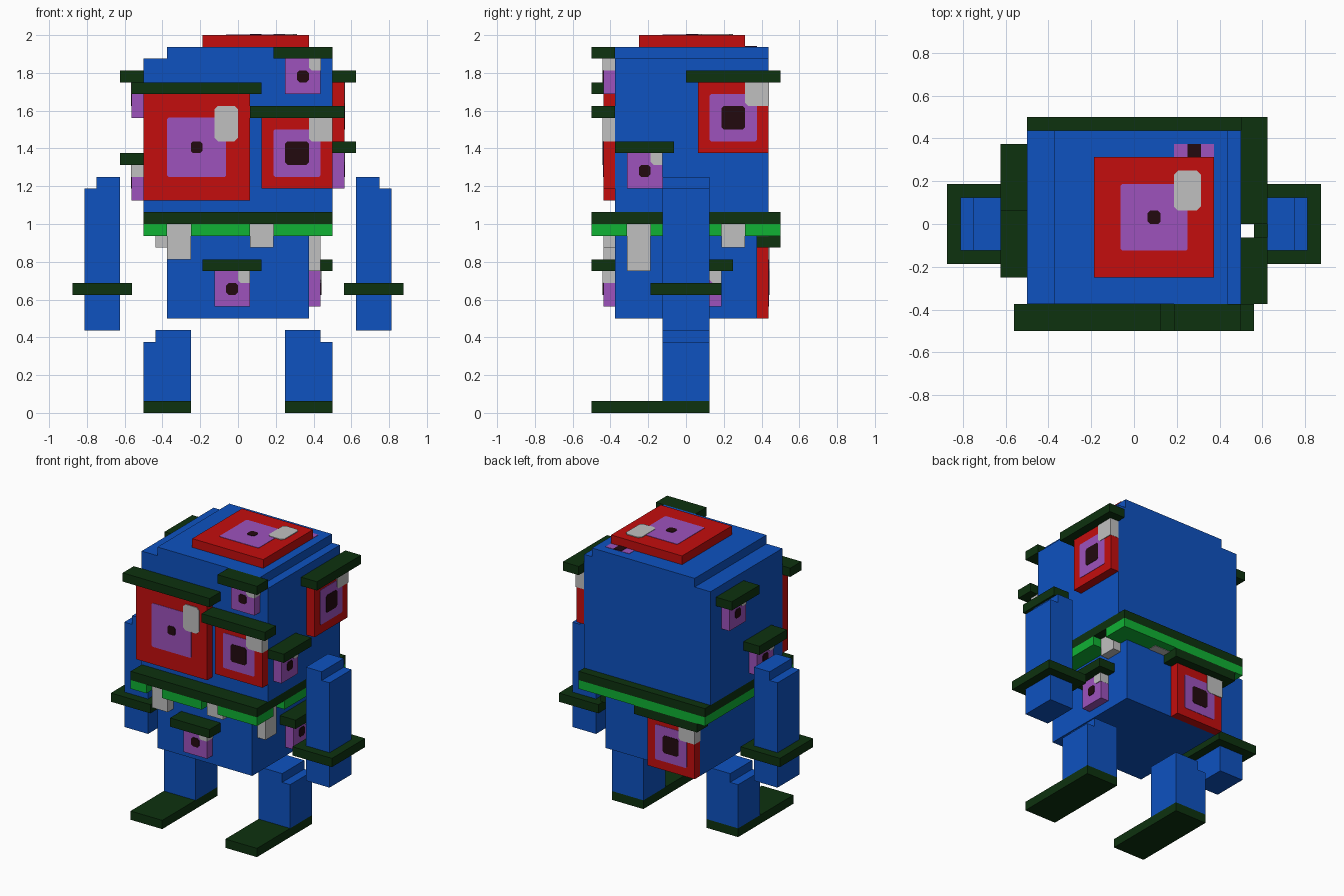
import bpy, bmesh
from mathutils import Matrix, Vector

U = 1 / 16   # one block unit
EPS = 0.04   # thickness of painted plates, in block units

if "Cube" in bpy.data.objects:
    bpy.data.objects.remove(bpy.data.objects["Cube"], do_unlink=True)


def material(name, rgb):
    lin = [(c / 255 / 12.92) if c / 255 <= 0.04045 else ((c / 255 + 0.055) / 1.055) ** 2.4
           for c in rgb]
    m = bpy.data.materials.new(name)
    m.use_nodes = True
    m.diffuse_color = (*lin, 1)
    m.node_tree.nodes["Principled BSDF"].inputs["Base Color"].default_value = (*lin, 1)
    return m


BLUE = material("blue", (14, 82, 192))
DARK = material("dark_green", (13, 50, 15))
GREEN = material("bright_green", (16, 178, 52))
RED = material("red", (196, 13, 13))
PURPLE = material("purple", (157, 82, 188))
GREY = material("light_grey", (192, 192, 192))
BLACK = material("near_black", (34, 10, 15))

# Axes of each side: viewer's right, viewer's up, outward
SIDES = {
    "front": ((1, 0, 0), (0, 0, 1), (0, -1, 0)),
    "left": ((0, 1, 0), (0, 0, 1), (1, 0, 0)),
    "right": ((0, -1, 0), (0, 0, 1), (-1, 0, 0)),
    "back": ((-1, 0, 0), (0, 0, 1), (0, 1, 0)),
    "top": ((1, 0, 0), (0, 1, 0), (0, 0, 1)),
}


def prism(name, outline, lo, hi, mat, side="top"):
    """Extrude a (u, v) outline from depth lo to hi on the given side."""
    frame = Matrix(SIDES[side]).transposed()
    bm = bmesh.new()
    base = bm.faces.new([bm.verts.new((u, v, lo)) for u, v in outline])
    ext = bmesh.ops.extrude_face_region(bm, geom=[base], use_keep_orig=True)
    top = [g for g in ext["geom"] if isinstance(g, bmesh.types.BMVert)]
    bmesh.ops.translate(bm, verts=top, vec=Vector((0, 0, hi - lo)))
    for v in bm.verts:
        v.co = frame @ v.co * U
    bmesh.ops.recalc_face_normals(bm, faces=bm.faces)
    mesh = bpy.data.meshes.new(name)
    bm.to_mesh(mesh)
    bm.free()
    mesh.materials.append(mat)
    ob = bpy.data.objects.new(name, mesh)
    bpy.context.collection.objects.link(ob)
    return ob


def rect(u0, u1, v0, v1, cut=0):
    if not cut:
        return [(u0, v0), (u1, v0), (u1, v1), (u0, v1)]
    return [(u0 + cut, v0), (u1 - cut, v0), (u1, v0 + cut), (u1, v1 - cut),
            (u1 - cut, v1), (u0 + cut, v1), (u0, v1 - cut), (u0, v0 + cut)]


def box(name, x, y, z, mat):
    return prism(name, rect(*x, *y), *z, mat)


def eye(name, side, u, v, d, size, brow=True):
    """Square eye, lower-left corner (u, v) on a surface at depth d."""
    face = d + 1
    prism(name, rect(u, u + size, v, v + size), d, face, PURPLE if size == 3 else RED, side)
    inset = {9: 3, 6: 2, 3: 1}[size] - 1
    if inset:
        prism(name + "_iris", rect(u + inset, u + size - inset, v + inset, v + size - inset, 0.12),
              face, face + EPS, PURPLE, side)
    r = 1 if size == 6 else 0.5
    c = size / 2
    prism(name + "_pupil", rect(u + c - r, u + c + r, v + c - r, v + c + r, 0.2),
          face, face + 2 * EPS, BLACK, side)
    if size == 9:
        prism(name + "_glint", rect(u + 6, u + 8, v + 5, v + 8, 0.3),
              face, face + 2 * EPS, GREY, side)
    else:
        # Corner glint wraps over the outer edge of the eye
        g = size / 3
        a, b, e = u + size - g, v + size - g, EPS / 2
        prism(name + "_glint",
              [(a + .25, b), (u + size + e, b), (u + size + e, v + size), (a, v + size), (a, b + .25)],
              d, face + 2 * EPS, GREY, side)
    if brow:
        prism(name + "_brow", rect(u - 1, u + size + 1, v + size, v + size + 1), d, d + 2, DARK, side)


# Head and body
box("head", (-8, 8), (-6, 7), (17, 30), BLUE)
box("head_top", (-6, 7), (-6, 7), (30, 31), BLUE)
box("upper_lip", (-8, 8), (-8, 8), (16, 17), DARK)
box("body", (-6, 6), (-6, 6), (8, 16), BLUE)

# Gum rim, broken where the teeth hang
for i, (x, y) in enumerate([
        ((-8, -6), (-8, -6)), ((-4, 1), (-8, -6)), ((3, 8), (-8, -6)),
        ((6, 8), (-6, -5)), ((6, 8), (-3, 3)), ((6, 8), (5, 6)),
        ((-8, -6), (-6, -5)), ((-8, -6), (-3, 6)), ((-8, 8), (6, 8))]):
    box(f"gum_{i + 1}", x, y, (15, 16), GREEN)

# Teeth: side, start along the side, bottom height
for i, (side, u, low) in enumerate([
        ("front", -6, 13), ("front", 1, 14), ("left", -5, 12),
        ("left", 3, 14), ("right", 3, 14), ("back", -3, 14.95)]):
    prism(f"tooth_{i + 1}", rect(u, u + 2, low, 16), 6, 7, GREY, side)

# Eyes: name, side, lower-left corner, surface depth, size
for spec in [
        ("front_large_eye", "front", -8, 18, 6, 9),
        ("front_medium_eye", "front", 2, 19, 6, 6),
        ("front_upper_eye", "front", 4, 27, 6, 3),
        ("belly_eye", "front", -2, 9, 6, 3),
        ("left_large_eye", "left", 1, 22, 8, 6),
        ("left_small_eye", "left", -5, 19, 8, 3),
        ("left_body_eye", "left", 0, 9, 6, 3),
        ("right_upper_eye", "right", -5, 25, 8, 3),
        ("right_lower_eye", "right", 0, 18, 8, 3),
        ("back_body_eye", "back", 0, 8, 6, 6)]:
    eye(*spec)
eye("top_eye", "top", -3, -4, 31, 9, brow=False)

# Half-sunken small eye behind the top eye
prism("sunken_eye", rect(3, 6, 5, 6), 31, 31 + EPS, PURPLE)
prism("sunken_eye_pupil", rect(4, 5, 5, 6), 31, 31 + 2 * EPS, BLACK)

# Arms, cuffs, legs and feet, stepped on the outer side
for name, s in (("left", 1), ("right", -1)):
    def stepped(outer):
        pts = [(s * x, z) for x, z in outer]
        return pts if s > 0 else pts[::-1]
    prism(name + "_arm", stepped([(10, 7), (13, 7), (13, 19), (12, 19), (12, 20), (10, 20)]),
          -2, 2, BLUE, "front")
    prism(name + "_leg", stepped([(4, 1), (8, 1), (8, 6), (7, 6), (7, 7), (4, 7)]),
          -2, 2, BLUE, "front")
    box(name + "_cuff", sorted((9 * s, 14 * s)), (-3, 3), (10, 11), DARK)
    box(name + "_foot", sorted((4 * s, 8 * s)), (-8, 2), (0, 1), DARK)
